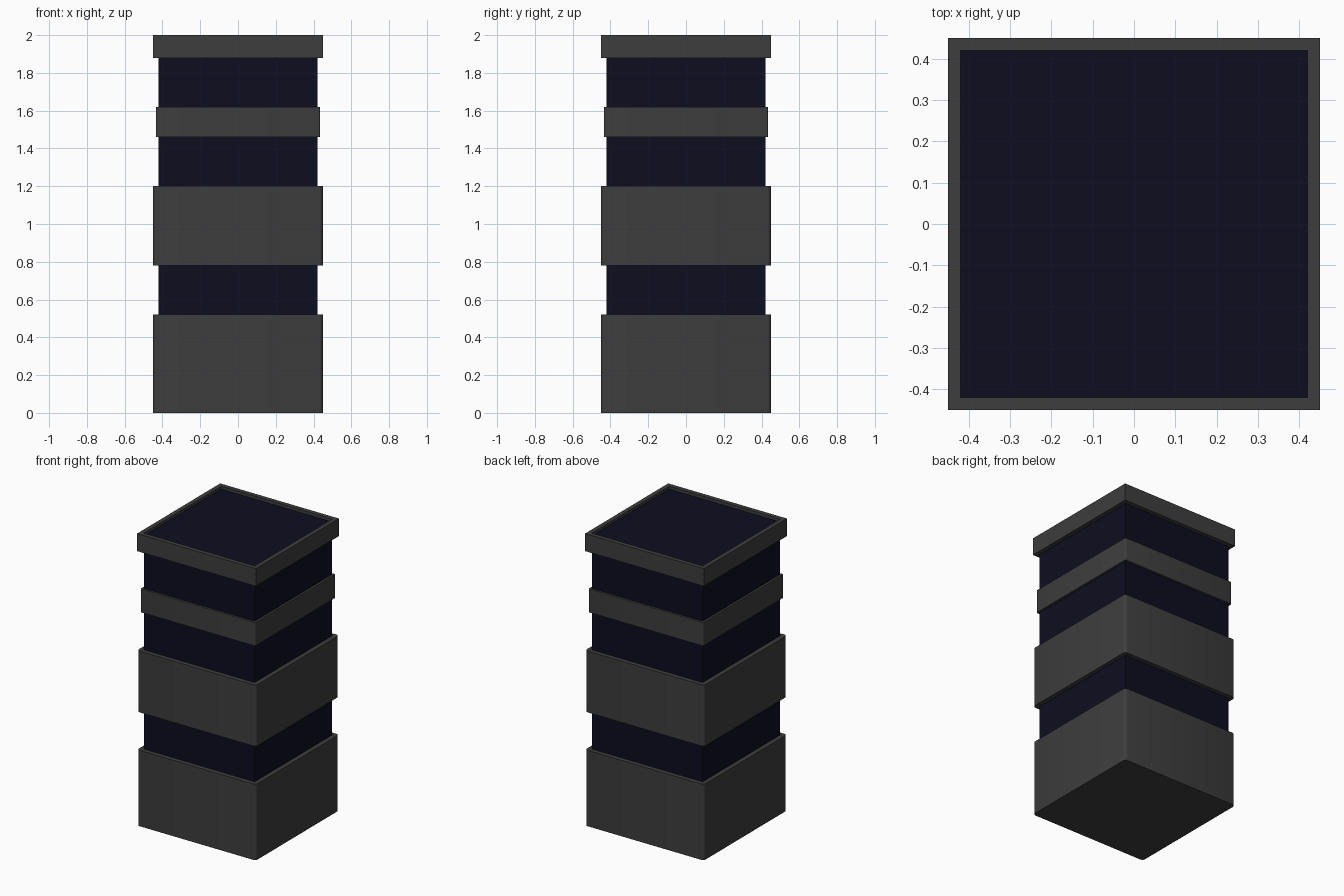
import bpy
import bmesh
import math

default = bpy.data.objects.get("Cube")
if default:
    bpy.data.objects.remove(default, do_unlink=True)


def make_material(name, rgb):
    mat = bpy.data.materials.new(name)
    mat.use_nodes = True
    colour = (*rgb, 1.0)
    mat.diffuse_color = colour
    mat.node_tree.nodes["Principled BSDF"].inputs["Base Color"].default_value = colour
    return mat


concrete = make_material("dark grey concrete", (0.047, 0.047, 0.047))
glass = make_material("navy glass", (0.004, 0.004, 0.0145))


def block(name, half, bottom, top, mat, corner=0.0):
    """Square block with optionally rounded upright edges."""
    bm = bmesh.new()
    bmesh.ops.create_cube(bm, size=1)
    for v in bm.verts:
        v.co.x *= 2 * half
        v.co.y *= 2 * half
        v.co.z = top if v.co.z > 0 else bottom
    if corner:
        upright = [e for e in bm.edges
                   if abs(e.verts[0].co.z - e.verts[1].co.z) > 0.01]
        bmesh.ops.bevel(bm, geom=upright, offset=corner, segments=3,
                        profile=0.5, affect='EDGES')
    return finish(name, bm, mat)


def finish(name, bm, mat):
    mesh = bpy.data.meshes.new(name)
    bm.to_mesh(mesh)
    bm.free()
    mesh.materials.append(mat)
    obj = bpy.data.objects.new(name, mesh)
    bpy.context.collection.objects.link(obj)
    bpy.ops.object.select_all(action='DESELECT')
    obj.select_set(True)
    bpy.context.view_layer.objects.active = obj
    bpy.ops.object.shade_smooth_by_angle(angle=math.radians(35))
    return obj


# Glazed core running up through the tower
block("glass_core", 0.42, 0.1, 1.98, glass)

# Concrete storeys and band around the core
block("base_storey", 0.45, 0.0, 0.52, concrete, 0.02)
block("middle_storey", 0.45, 0.78, 1.2, concrete, 0.02)
block("upper_band", 0.435, 1.46, 1.62, concrete, 0.01)

# Square parapet frame standing proud of the roof
bm = bmesh.new()
rings = []
for half, z in ((0.45, 1.88), (0.45, 2.0), (0.42, 2.0), (0.42, 1.88)):
    rings.append([bm.verts.new((sx * half, sy * half, z))
                  for sx, sy in ((-1, -1), (1, -1), (1, 1), (-1, 1))])
for i, ring in enumerate(rings):
    above = rings[(i + 1) % 4]
    for j in range(4):
        k = (j + 1) % 4
        bm.faces.new((ring[j], ring[k], above[k], above[j]))
bmesh.ops.recalc_face_normals(bm, faces=bm.faces)
finish("roof_parapet", bm, concrete)
